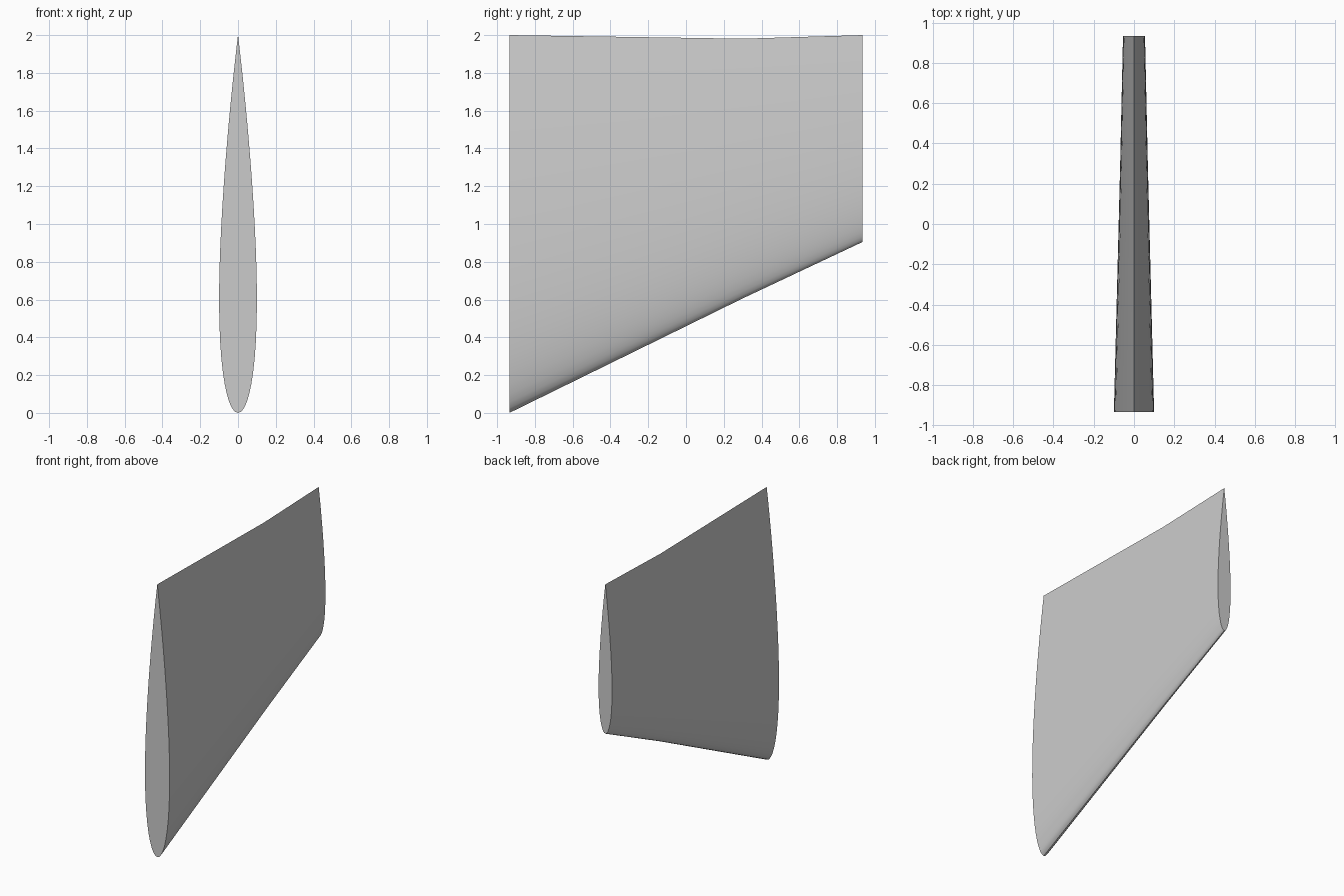
import bpy, bmesh, math

if "Cube" in bpy.data.objects:
    bpy.data.objects.remove(bpy.data.objects["Cube"])

STEPS = 28  # points along the chord on each side

# Wing stations: y position, leading-edge height, trailing-edge height
STATIONS = [(-0.935, 0.0, 2.0), (0.3, 0.606, 1.981), (0.935, 0.905, 2.0)]


def half_thickness(t):
    """Symmetric aerofoil, ten percent thick, with a closed trailing edge."""
    return 0.5 * (0.2969 * math.sqrt(t) - 0.1260 * t - 0.3516 * t**2
                  + 0.2843 * t**3 - 0.1036 * t**4)


def section(y, lead, trail):
    """Closed loop of points, up one side and down the other."""
    chord = trail - lead
    ts = [(1 - math.cos(math.pi * i / STEPS)) / 2 for i in range(STEPS + 1)]
    right = [(half_thickness(t) * chord, y, lead + t * chord) for t in ts]
    right[0], right[-1] = (0, y, lead), (0, y, trail)
    left = [(-x, yy, z) for x, yy, z in reversed(right[1:-1])]
    return right + left


# Tapered fin lofted through the stations, with flat end caps
bm = bmesh.new()
loops = [[bm.verts.new(p) for p in section(*s)] for s in STATIONS]
n = len(loops[0])
for a, b in zip(loops, loops[1:]):
    for i in range(n):
        j = (i + 1) % n
        bm.faces.new((a[i], a[j], b[j], b[i]))
bm.faces.new(loops[0])
bm.faces.new(loops[-1][::-1])
bmesh.ops.recalc_face_normals(bm, faces=bm.faces[:])

mesh = bpy.data.meshes.new("fin")
bm.to_mesh(mesh)
bm.free()
fin = bpy.data.objects.new("fin", mesh)
bpy.context.collection.objects.link(fin)

grey = bpy.data.materials.new("light grey")
grey.diffuse_color = (0.6, 0.6, 0.6, 1)
grey.use_nodes = True
grey.node_tree.nodes["Principled BSDF"].inputs["Base Color"].default_value = grey.diffuse_color
mesh.materials.append(grey)

# Smooth skin, sharp trailing edge and caps
bpy.context.view_layer.objects.active = fin
fin.select_set(True)
bpy.ops.object.shade_smooth_by_angle(angle=math.radians(30))
# The trailing edge and cap rims stay sharp
for e in mesh.edges:
    a, b = (mesh.vertices[v].co for v in e.vertices)
    on_trail = all(abs(p.x) < 1e-6 and p.z > 1.9 for p in (a, b))
    on_cap = abs(a.y - b.y) < 1e-6 and abs(a.y) > 0.93
    if on_trail or on_cap:
        e.use_edge_sharp = True
